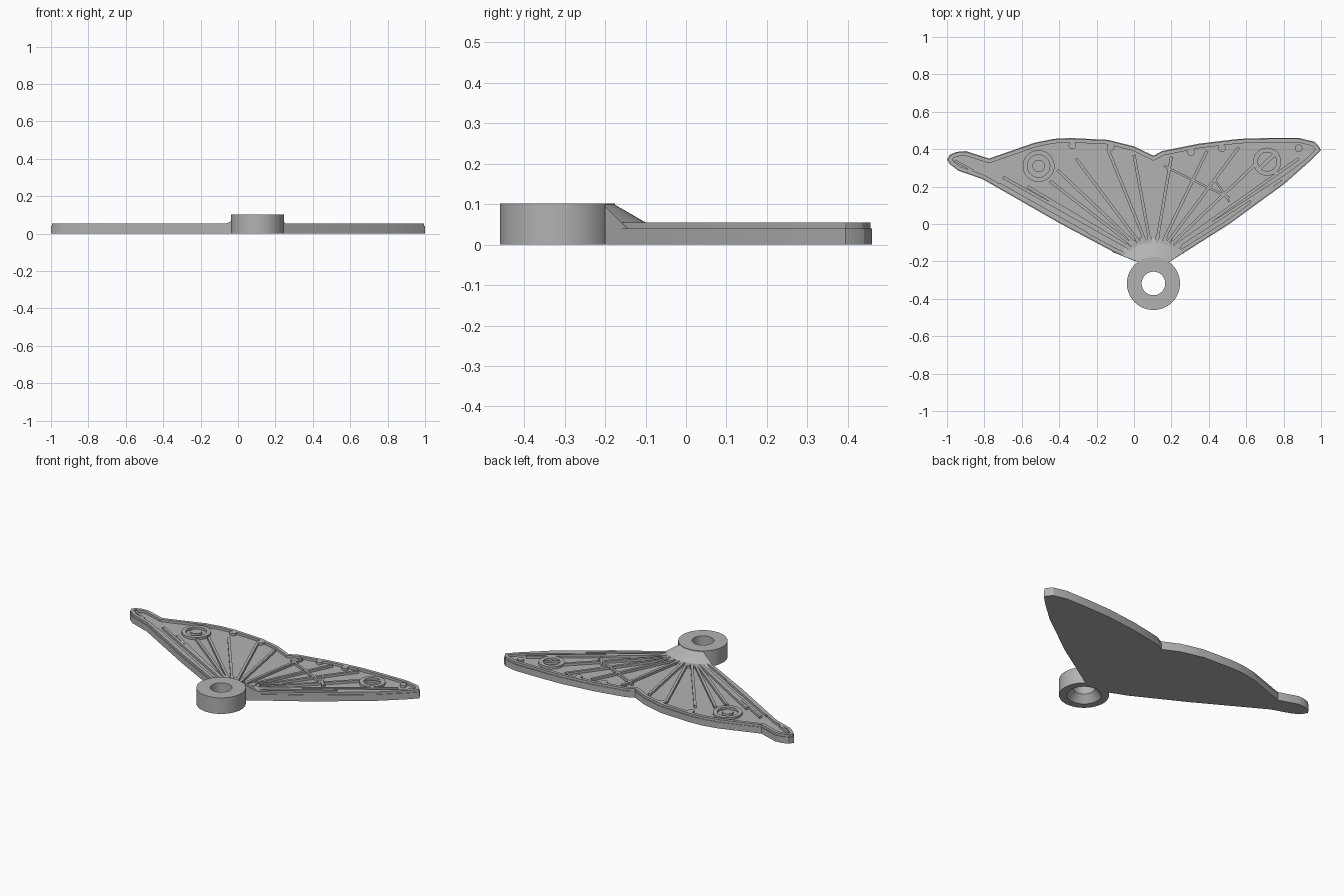
import bpy, bmesh
from math import cos, sin, pi, radians
from mathutils import Vector

if "Cube" in bpy.data.objects:
    bpy.data.objects.remove(bpy.data.objects["Cube"])

grey = bpy.data.materials.new("plain grey")
grey.use_nodes = True
colour = (0.45, 0.45, 0.45, 1)
grey.diffuse_color = colour
grey.node_tree.nodes["Principled BSDF"].inputs["Base Color"].default_value = colour

FLOOR, TOP, RING_TOP = 0.04, 0.055, 0.102
EYE = Vector((0.104, -0.318))      # centre of the hanging ring
HUB = Vector((0.104, -0.2))        # point the veins fan out from


def finish(name, bm):
    """Turn a bmesh into a named, shaded object."""
    bmesh.ops.recalc_face_normals(bm, faces=bm.faces)
    mesh = bpy.data.meshes.new(name)
    bm.to_mesh(mesh)
    bm.free()
    mesh.materials.append(grey)
    obj = bpy.data.objects.new(name, mesh)
    bpy.context.collection.objects.link(obj)
    bpy.ops.object.select_all(action='DESELECT')
    obj.select_set(True)
    bpy.context.view_layer.objects.active = obj
    bpy.ops.object.shade_smooth_by_angle(angle=radians(25))
    return obj


def raise_face(bm, face, height):
    """Extrude one face vertically and return the moved cap."""
    cap = bmesh.ops.extrude_discrete_faces(bm, faces=[face])["faces"][0]
    bmesh.ops.translate(bm, verts=cap.verts, vec=(0, 0, height))
    return cap


def lathe(name, profile, centre, steps=64):
    """Revolve a closed (radius, z) profile around a vertical axis."""
    bm = bmesh.new()
    loops = []
    for i in range(steps):
        a = 2 * pi * i / steps
        loops.append([bm.verts.new((centre[0] + r * cos(a), centre[1] + r * sin(a), z))
                      for r, z in profile])
    n = len(profile)
    for i in range(steps):
        p, q = loops[i], loops[(i + 1) % steps]
        for j in range(n):
            k = (j + 1) % n
            bm.faces.new((p[j], q[j], q[k], p[k]))
    return finish(name, bm)


def raised_ring(name, centre, inner, outer):
    low = FLOOR - 0.01
    return lathe(name, [(outer, low), (outer, TOP), (inner, TOP), (inner, low)], centre, 40)


def stud(name, centre, radius):
    bm = bmesh.new()
    bmesh.ops.create_cone(bm, cap_ends=True, segments=24, radius1=radius,
                          radius2=radius, depth=0.025)
    bmesh.ops.translate(bm, verts=bm.verts, vec=(*centre, TOP - 0.0125))
    return finish(name, bm)


def bar(name, start, end, width=0.016):
    """Raised flat strip between two points on the wing floor."""
    a, b = Vector(start), Vector(end)
    d = (b - a).normalized()
    side = Vector((-d.y, d.x)) * width / 2
    bm = bmesh.new()
    base = bm.faces.new([bm.verts.new((*p, FLOOR - 0.01))
                         for p in (a - side, b - side, b + side, a + side)])
    bm.faces.new([bm.verts.new(v.co) for v in base.verts])
    raise_face(bm, base, TOP - FLOOR + 0.01)
    return finish(name, bm)


# Wing plate: outline extruded, stepped in, then sunk to leave a raised rim
outline = [(-1, .345), (-.985, .37), (-.95, .385), (-.9, .39), (-.775, .35), (-.53, .435),
           (-.43, .455), (-.34, .46), (-.14, .45), (0, .415), (.104, .365), (.15, .39),
           (.35, .43), (.56, .455), (.72, .46), (.88, .46), (.965, .44), (.985, .42),
           (1, .395), (.94, .335), (.805, .215), (.51, 0), (.195, -.2), (.008, -.2),
           (-.09, -.16), (-.4, .005), (-.81, .24), (-.94, .285), (-.985, .32)]
bm = bmesh.new()
base = bm.faces.new([bm.verts.new((x, y, 0)) for x, y in reversed(outline)])
bottom = bm.faces.new([bm.verts.new(v.co) for v in base.verts])
base.normal_update()
if base.normal.z < 0:
    base.normal_flip()
cap = raise_face(bm, base, FLOOR)
bm.normal_update()
bmesh.ops.inset_individual(bm, faces=[cap], thickness=0.004, use_even_offset=True)
cap = raise_face(bm, cap, TOP - FLOOR)
bm.normal_update()
bmesh.ops.inset_individual(bm, faces=[cap], thickness=0.02, use_even_offset=True)
raise_face(bm, cap, FLOOR - TOP)
bmesh.ops.remove_doubles(bm, verts=bm.verts, dist=0.0001)
finish("wing_plate", bm)

# Hanging ring with a countersunk underside
lathe("hanging_ring", [(.142, 0), (.142, RING_TOP), (.063, RING_TOP), (.063, .045), (.098, 0)], EYE)

# Sloping neck: a cone trimmed to the wing edges
bm = bmesh.new()
bmesh.ops.create_cone(bm, cap_ends=True, segments=64, radius1=0.278, radius2=0.137, depth=0.081)
bmesh.ops.translate(bm, verts=bm.verts, vec=(*EYE, 0.061))
cuts = [((0, -.2), (0, -1)), ((.195, -.2), (.56, -.83)), ((.008, -.198), (-.36, -.93))]
for point, normal in cuts:
    bmesh.ops.bisect_plane(bm, geom=bm.verts[:] + bm.edges[:] + bm.faces[:],
                           plane_co=(*point, 0), plane_no=(*normal, 0), clear_outer=True)
    bmesh.ops.holes_fill(bm, edges=[e for e in bm.edges if e.is_boundary])
finish("neck", bm)

# Veins fanning out from the neck
vein_tips = [(-.7, .25), (-.57, .2), (-.45, .23), (-.41, .29), (-.31, .35), (-.14, .4),
             (0, .37), (.2, .36), (.39, .39), (.56, .41), (.66, .33), (.88, .35), (.8, .25)]
for tip in vein_tips:
    d = (Vector(tip) - HUB).normalized()
    bar("vein", HUB + d * 0.1, tip)

# Thin ribs beside the lower edges, near the tips, and cross ribs
for start, end in [((-.72, .215), (-.25, -.05)), ((-.96, .34), (-.86, .285)),
                   ((.9, .325), (.62, .115)), ((.16, .31), (.51, .14)),
                   ((.43, .24), (.51, .12))]:
    bar("rib", start, end, 0.012)

# Short teeth around the foot of the neck
for i in range(8):
    a = radians(55 + 10 * i)
    d = Vector((cos(a), sin(a)))
    bar("neck_tooth", EYE + d * 0.2, EYE + d * 0.255, 0.02)

# Round wing spots
left_spot, right_spot = (.712, .333), (-.51, .31)
raised_ring("right_spot_ring", right_spot, 0.06, 0.085)
stud("right_spot_centre", right_spot, 0.033)
raised_ring("left_spot_ring", left_spot, 0.05, 0.075)
bar("left_spot_slash", (.675, .3), (.75, .37), 0.02)

# Small studs along the upper rim
for centre in [(-.33, .42), (-.125, .41), (.305, .385), (.47, .405), (.88, .405)]:
    stud("rim_stud", centre, 0.02)
